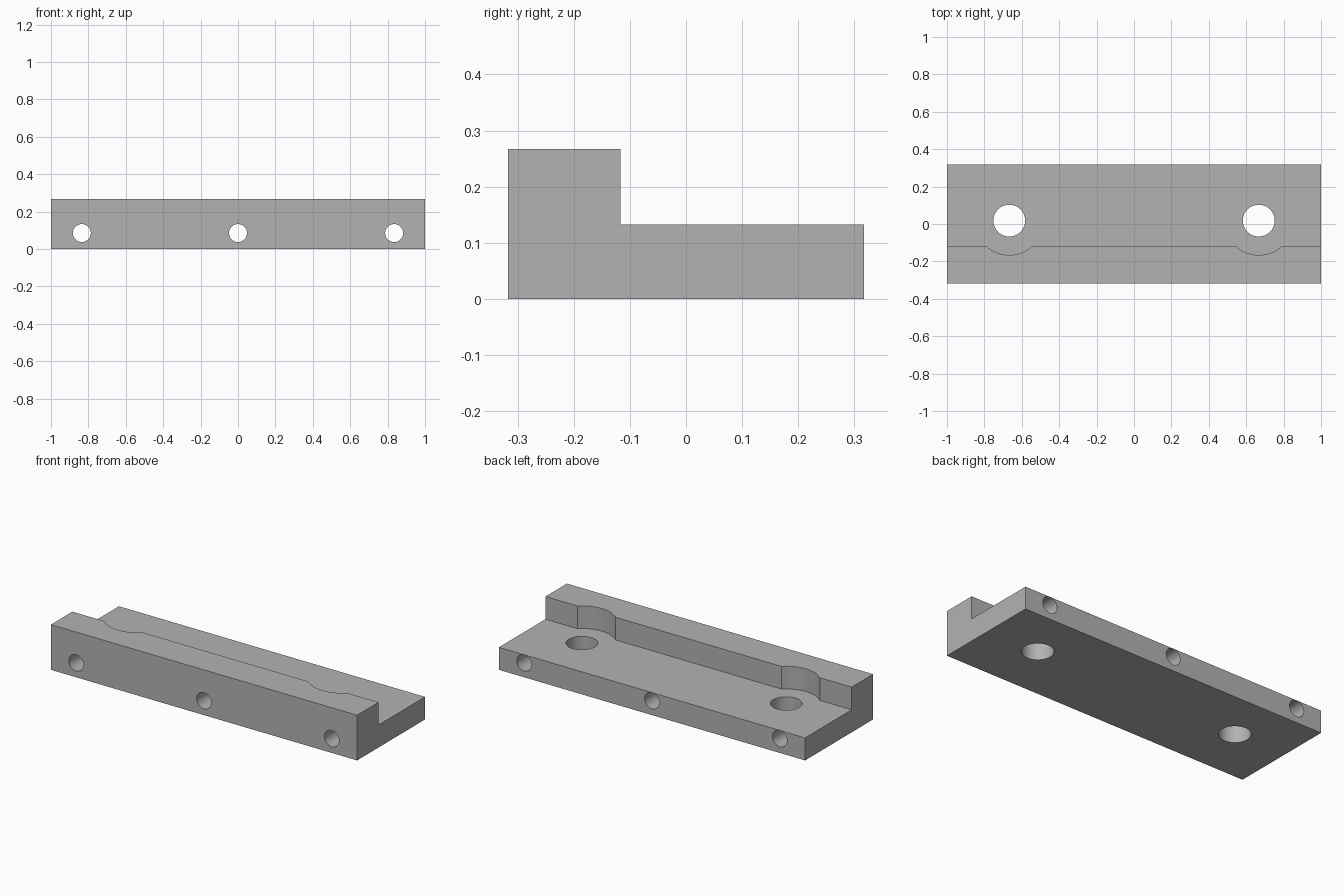
import bpy, bmesh, math
from mathutils import Matrix

cube = bpy.data.objects.get("Cube")
if cube:
    bpy.data.objects.remove(cube, do_unlink=True)

# Main dimensions
HALF_DEPTH, HEIGHT, SHELF_Z, STEP_Y = 0.317, 0.267, 0.133, -0.117
BOLT_X, BOLT_Y, BOLT_R, RECESS_R = 0.667, 0.018, 0.085, 0.184
PIN_X, PIN_Z, PIN_R = 0.835, 0.085, 0.048

grey = bpy.data.materials.new("plain grey")
grey.use_nodes = True
colour = (0.45, 0.45, 0.45, 1)
grey.diffuse_color = colour
grey.node_tree.nodes["Principled BSDF"].inputs["Base Color"].default_value = colour


def make_object(name, bm):
    bmesh.ops.recalc_face_normals(bm, faces=bm.faces)
    mesh = bpy.data.meshes.new(name)
    bm.to_mesh(mesh)
    bm.free()
    mesh.materials.append(grey)
    obj = bpy.data.objects.new(name, mesh)
    bpy.context.collection.objects.link(obj)
    return obj


def prism(name, outline, z0, z1):
    bm = bmesh.new()
    face = bm.faces.new([bm.verts.new((x, y, z0)) for x, y in outline])
    side = bmesh.ops.extrude_face_region(bm, geom=[face])["geom"]
    top = [v for v in side if isinstance(v, bmesh.types.BMVert)]
    bmesh.ops.translate(bm, verts=top, vec=(0, 0, z1 - z0))
    return make_object(name, bm)


def drill(name, radius, location, along_y=False):
    bm = bmesh.new()
    turn = Matrix.Rotation(math.pi / 2 if along_y else 0, 4, "X")
    bmesh.ops.create_cone(bm, cap_ends=True, segments=64, radius1=radius,
                          radius2=radius, depth=2,
                          matrix=Matrix.Translation(location) @ turn)
    return make_object(name, bm)


# Solid block
d = HALF_DEPTH
mount_block = prism("mount_block", [(-1, -d), (1, -d), (1, d), (-1, d)], 0, HEIGHT)

# Shelf cutter: straight step with a round clearance around each bolt hole
half_angle = math.acos((BOLT_Y - STEP_Y) / RECESS_R)
outline = [(-1.2, STEP_Y)]
for cx in (-BOLT_X, BOLT_X):
    for i in range(25):
        a = half_angle * (i / 12 - 1)
        outline.append((cx + RECESS_R * math.sin(a), BOLT_Y - RECESS_R * math.cos(a)))
outline += [(1.2, STEP_Y), (1.2, 1), (-1.2, 1)]
cutters = [prism("shelf_cutter", outline, SHELF_Z, 1)]

# Vertical bolt holes and cross holes
for x in (-BOLT_X, BOLT_X):
    cutters.append(drill("bolt_hole_cutter", BOLT_R, (x, BOLT_Y, 0)))
for x in (-PIN_X, 0, PIN_X):
    cutters.append(drill("cross_hole_cutter", PIN_R, (x, 0, PIN_Z), True))

# Cut everything out of the block
bpy.ops.object.select_all(action="DESELECT")
bpy.context.view_layer.objects.active = mount_block
mount_block.select_set(True)
for cutter in cutters:
    cutter.hide_render = True
    mod = mount_block.modifiers.new("cut", "BOOLEAN")
    mod.operation, mod.solver, mod.object = "DIFFERENCE", "EXACT", cutter
    bpy.ops.object.modifier_apply(modifier=mod.name)
    bpy.data.objects.remove(cutter, do_unlink=True)

bpy.ops.object.shade_smooth_by_angle(angle=math.radians(30))
